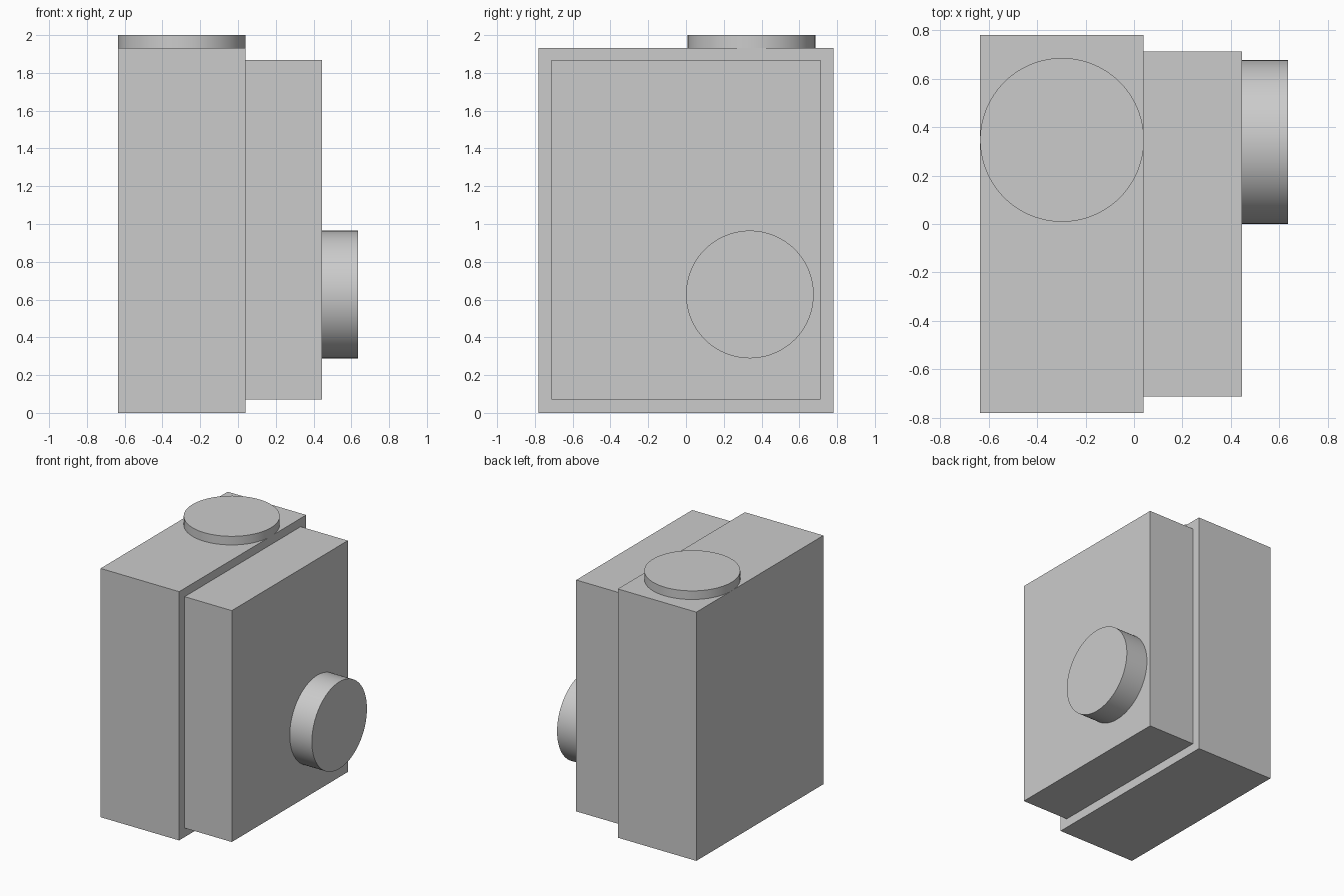
import bpy
import math

if "Cube" in bpy.data.objects:
    bpy.data.objects.remove(bpy.data.objects["Cube"], do_unlink=True)

# Single plain grey
grey = bpy.data.materials.new("plain_grey")
grey.use_nodes = True
colour = (0.6, 0.6, 0.6, 1)
grey.diffuse_color = colour
grey.node_tree.nodes["Principled BSDF"].inputs["Base Color"].default_value = colour


def box(name, low, high):
    centre = [(a + b) / 2 for a, b in zip(low, high)]
    bpy.ops.mesh.primitive_cube_add(size=1, location=centre)
    part = bpy.context.object
    part.name = name
    part.scale = [b - a for a, b in zip(low, high)]
    bpy.ops.object.transform_apply(location=False, rotation=False, scale=True)
    part.data.materials.append(grey)


def disc(name, centre, radius, depth, tilt=0):
    bpy.ops.mesh.primitive_cylinder_add(vertices=96, radius=radius, depth=depth,
                                        location=centre, rotation=(0, tilt, 0))
    part = bpy.context.object
    part.name = name
    part.data.materials.append(grey)
    bpy.ops.object.shade_smooth_by_angle(angle=math.radians(30))


# Large block and the slightly smaller one beside it
box("main_block", (-0.635, -0.78, 0), (0.04, 0.78, 1.933))
box("side_block", (0.04, -0.712, 0.07), (0.445, 0.712, 1.868))

# Round cap on top and round knob on the side
disc("top_cap", (-0.297, 0.347, 1.9665), 0.338, 0.067)
disc("side_knob", (0.54, 0.338, 0.627), 0.338, 0.19, math.pi / 2)
